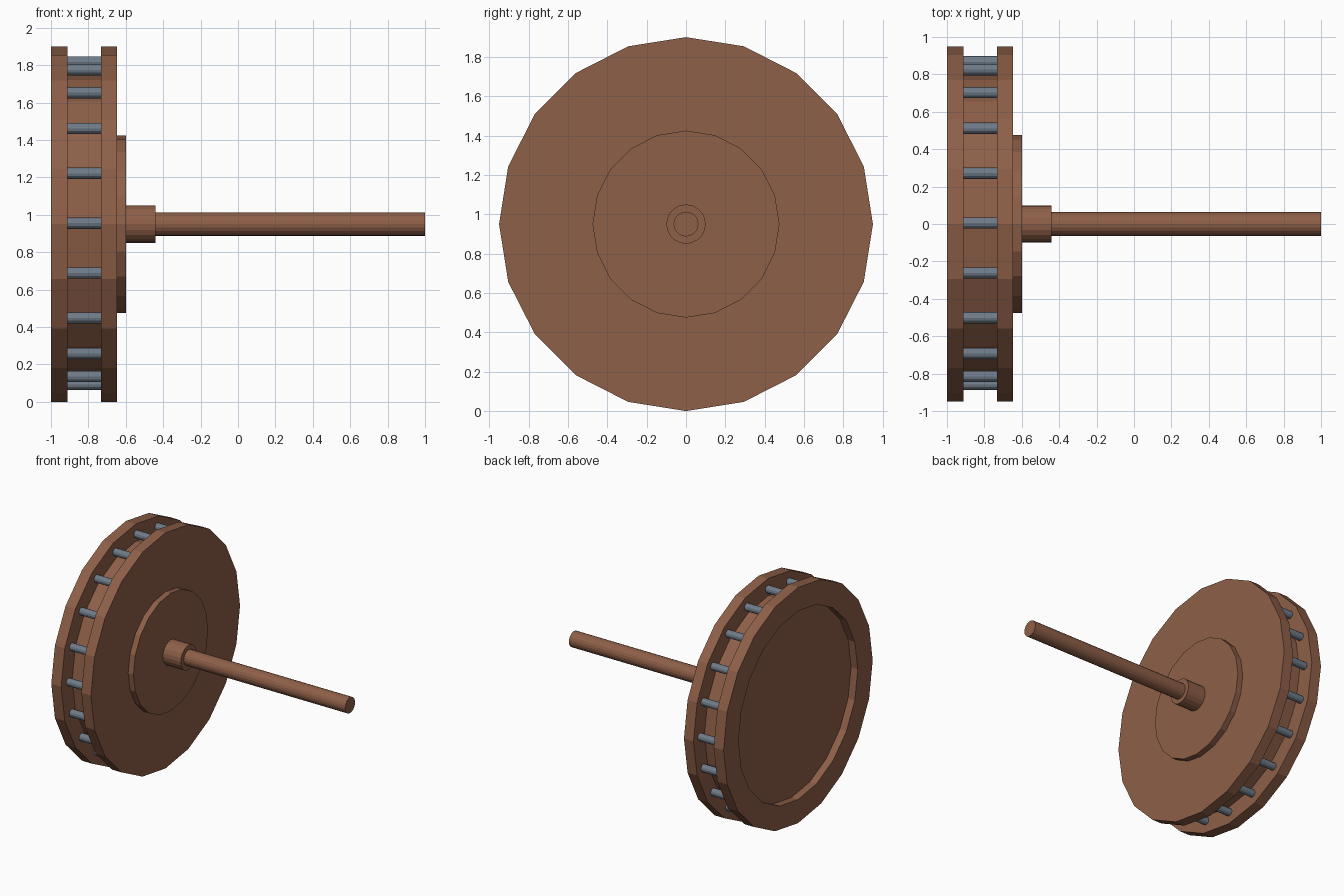
import bpy, bmesh, math

if "Cube" in bpy.data.objects:
    bpy.data.objects.remove(bpy.data.objects["Cube"])

CZ = 0.95  # axle height


def material(name, rgb):
    m = bpy.data.materials.new(name)
    m.diffuse_color = (*rgb, 1)
    m.use_nodes = True
    m.node_tree.nodes["Principled BSDF"].inputs["Base Color"].default_value = m.diffuse_color
    return m


brown = material("brown wood", (0.27, 0.115, 0.065))
steel = material("blue grey steel", (0.16, 0.20, 0.25))


def lathe(name, profile, sides, mat, y=0.0, z=CZ):
    """Spin (x, radius) points around an axis along x; radius 0 makes a pole."""
    bm = bmesh.new()
    rings = []
    for x, r in profile:
        if r == 0:
            rings.append([bm.verts.new((x, y, z))])
        else:
            rings.append([bm.verts.new((x, y + r * math.sin(2 * math.pi * i / sides),
                                        z + r * math.cos(2 * math.pi * i / sides)))
                          for i in range(sides)])
    for a, b in zip(rings, rings[1:]):
        for i in range(sides):
            j = (i + 1) % sides
            if len(a) == 1:
                bm.faces.new((a[0], b[j], b[i]))
            elif len(b) == 1:
                bm.faces.new((a[i], a[j], b[0]))
            else:
                bm.faces.new((a[i], a[j], b[j], b[i]))
    bmesh.ops.recalc_face_normals(bm, faces=bm.faces[:])
    me = bpy.data.meshes.new(name)
    bm.to_mesh(me)
    bm.free()
    me.materials.append(mat)
    ob = bpy.data.objects.new(name, me)
    bpy.context.collection.objects.link(ob)
    return ob


# grooved wheel: recessed outer face, two flanges, raised boss on the inner face
lathe("wheel", [(-0.94, 0), (-0.94, 0.76), (-1.0, 0.76), (-1.0, 0.95), (-0.912, 0.95),
                (-0.912, 0.81), (-0.732, 0.81), (-0.732, 0.95), (-0.647, 0.95),
                (-0.647, 0.475), (-0.6, 0.475), (-0.6, 0)], 20, brown)

# collar and axle shaft
lathe("collar", [(-0.61, 0), (-0.61, 0.1), (-0.44, 0.1), (-0.44, 0)], 20, brown)
lathe("axle_shaft", [(-0.45, 0), (-0.45, 0.063), (1.0, 0.063), (1.0, 0)], 20, brown)

# ring of steel pins between the flanges
for k in range(20):
    a = 2 * math.pi * k / 20
    lathe(f"pin_{k + 1}", [(-0.914, 0), (-0.914, 0.03), (-0.73, 0.03), (-0.73, 0)], 12, steel,
          y=0.005 + 0.862 * math.sin(a), z=CZ + 0.005 + 0.862 * math.cos(a))
